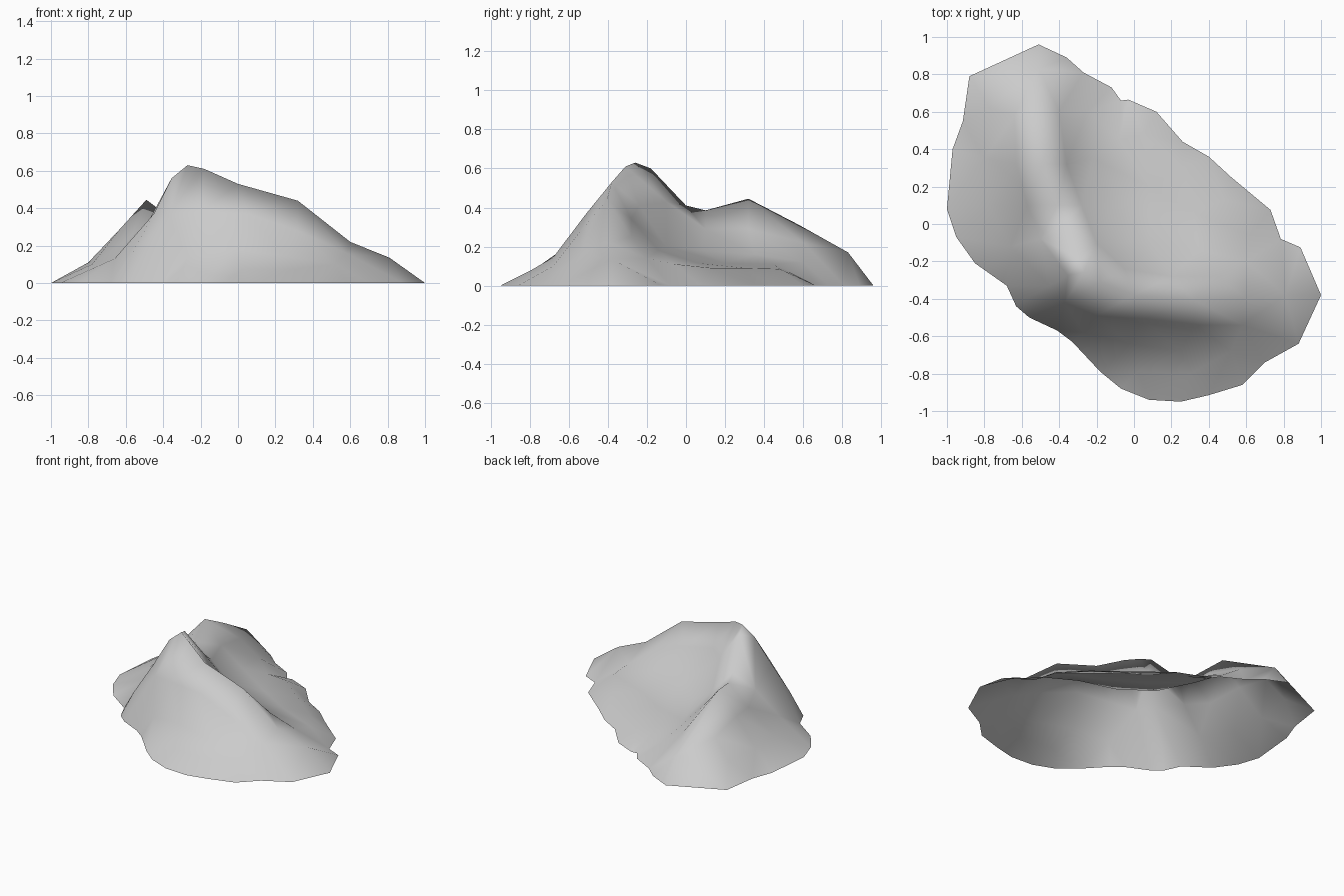
import bpy
from mathutils import Vector
from mathutils.geometry import delaunay_2d_cdt

# Ground outline, clockwise seen from above (z = 0)
OUTLINE = [
    (-.51, .96), (-.36, .89), (-.27, .81), (-.12, .73), (-.07, .66), (-.03, .665),
    (.12, .60), (.26, .44), (.40, .36), (.52, .25), (.73, .075), (.785, -.08),
    (.89, -.125), (1.0, -.38), (.88, -.64), (.70, -.74), (.58, -.86), (.40, -.915),
    (.25, -.95), (.08, -.94), (-.07, -.88), (-.18, -.79), (-.33, -.63), (-.41, -.57),
    (-.56, -.50), (-.63, -.44), (-.68, -.33), (-.85, -.21), (-.95, -.07), (-1.0, .08),
    (-.97, .40), (-.915, .55), (-.88, .79)]

# Crest lines: back ridge, over the peak, down to the right-hand toe
CREST = [
    (-.51, .83, .17), (-.52, .58, .31), (-.49, .32, .445), (-.41, .10, .385),
    (-.375, 0, .41), (-.30, -.18, .60), (-.27, -.26, .63), (-.18, -.31, .61),
    (0, -.38, .53), (.32, -.405, .44), (.60, -.40, .22), (.81, -.38, .135)]

# South-west spur below the peak
SPUR = [(-.355, -.275, .56), (-.45, -.33, .37), (-.56, -.39, .17)]

# Front face, mid and lower contour
FRONT_MID = [(-.37, -.42, .35), (-.20, -.49, .38), (.05, -.51, .37),
             (.32, -.54, .28), (.58, -.54, .16)]
FRONT_LOW = [(-.27, -.58, .14), (-.02, -.64, .18), (.25, -.68, .145), (.52, -.68, .10)]
FRONT_TOE = [(.02, -.79, .075), (.30, -.80, .075)]

# Left flank: steep upper part and low bench
FLANK_HIGH = [(-.64, .58, .24), (-.63, .32, .29), (-.57, .10, .25), (-.50, -.08, .29)]
FLANK_LOW = [(-.77, .62, .12), (-.80, .35, .11), (-.78, .10, .10), (-.66, -.12, .13)]

# Basin between the two ridges: upper slope, foot, and floor crest by the back rim
BASIN_HIGH = [(-.40, .60, .22), (-.36, .32, .29), (-.28, .10, .29), (-.20, -.10, .43),
              (-.05, -.24, .41), (.20, -.28, .34), (.45, -.28, .25)]
BASIN_FOOT = [(-.25, .60, .12), (-.22, .35, .16), (-.12, .08, .18), (.08, -.10, .20),
              (.35, -.14, .18), (.60, -.20, .14)]
BASIN_FLOOR = [(-.08, .45, .11), (.08, .20, .115), (.32, .06, .115), (.62, -.06, .11)]
BASIN_RIM = [(.05, .48, .085), (.26, .30, .09), (.48, .13, .09)]

points = [Vector((x, y, 0)) for x, y in reversed(OUTLINE)]
border = list(range(len(points)))
edges = []
for line in (CREST, SPUR, FRONT_MID, FRONT_LOW, FRONT_TOE, FLANK_HIGH, FLANK_LOW,
             BASIN_HIGH, BASIN_FOOT, BASIN_FLOOR, BASIN_RIM):
    start = len(points)
    points += [Vector(p) for p in line]
    edges += [(i, i + 1) for i in range(start, len(points) - 1)]

# Triangulated open sheet through all contour lines
flat, _, faces, source, _, _ = delaunay_2d_cdt(
    [p.to_2d() for p in points], edges, [border], 1, 1e-5)
verts = [(v.x, v.y, points[s[0]].z if s else 0.1) for v, s in zip(flat, source)]

mesh = bpy.data.meshes.new("mountain")
mesh.from_pydata(verts, [], faces)
mesh.update()
for poly in mesh.polygons:
    poly.use_smooth = True
mountain = bpy.data.objects.new("mountain", mesh)
bpy.context.collection.objects.link(mountain)
